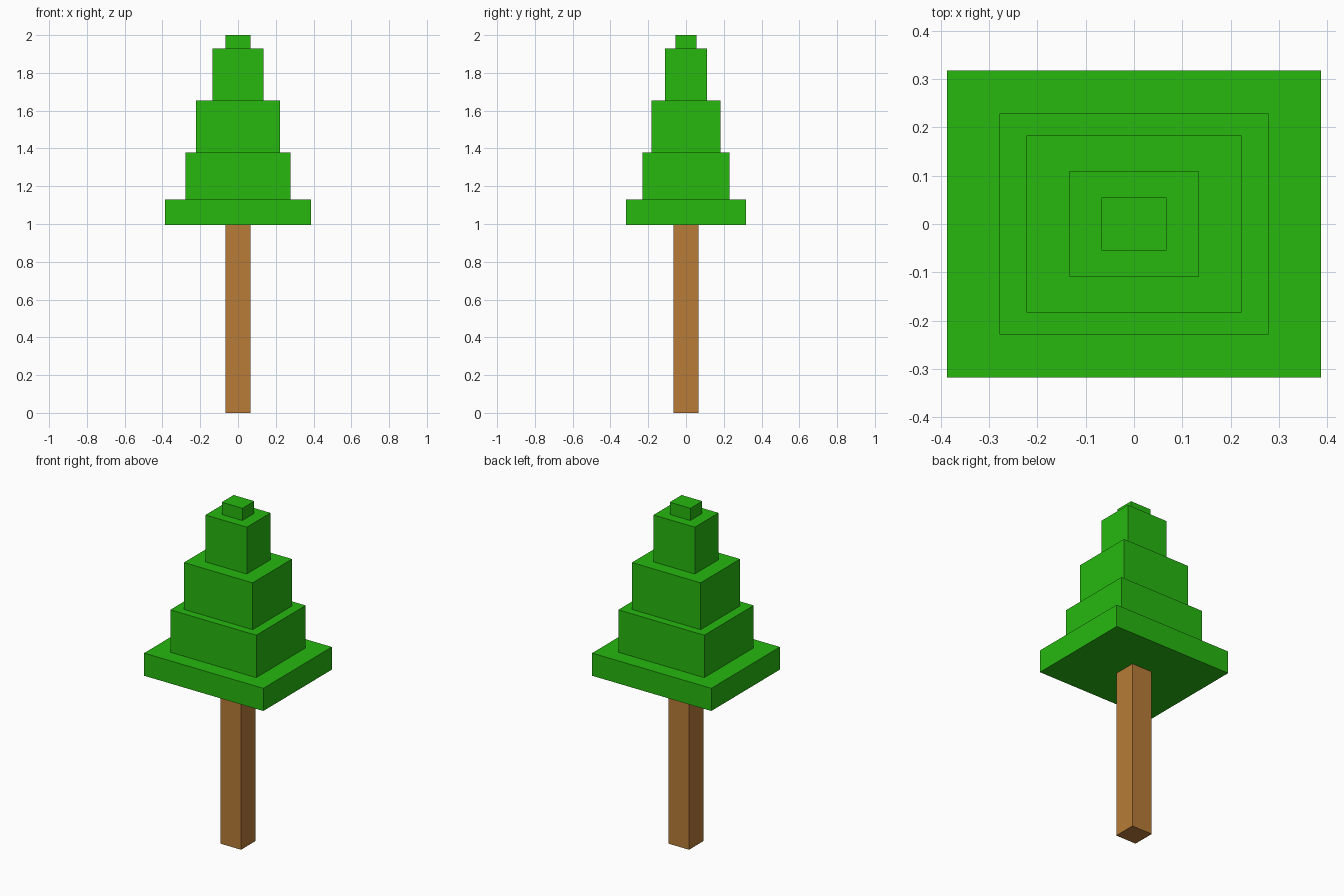
import bpy

if "Cube" in bpy.data.objects:
    bpy.data.objects.remove(bpy.data.objects["Cube"])


def material(name, color):
    mat = bpy.data.materials.new(name)
    mat.diffuse_color = color
    mat.use_nodes = True
    mat.node_tree.nodes["Principled BSDF"].inputs["Base Color"].default_value = mat.diffuse_color
    return mat


def box(name, half_x, half_y, z0, z1, mat):
    bpy.ops.mesh.primitive_cube_add(size=2, location=(0, 0, (z0 + z1) / 2))
    obj = bpy.context.object
    obj.name = name
    obj.scale = (half_x, half_y, (z1 - z0) / 2)
    bpy.ops.object.transform_apply(location=False, rotation=False, scale=True)
    obj.data.materials.append(mat)
    return obj


bark = material("bark", (0.48, 0.20, 0.04, 1))
leaves = material("leaves", (0.02, 0.48, 0.005, 1))

# Trunk
box("trunk", 0.067, 0.067, 0.0, 0.996, bark)

# Stacked foliage tiers: half width, half depth, top height
tiers = [
    (0.387, 0.318, 1.129),
    (0.279, 0.229, 1.378),
    (0.223, 0.183, 1.653),
    (0.134, 0.110, 1.928),
    (0.067, 0.055, 2.0),
]
bottom = 0.996
for i, (hx, hy, top) in enumerate(tiers, 1):
    box(f"foliage_tier_{i}", hx, hy, bottom, top, leaves)
    bottom = top
